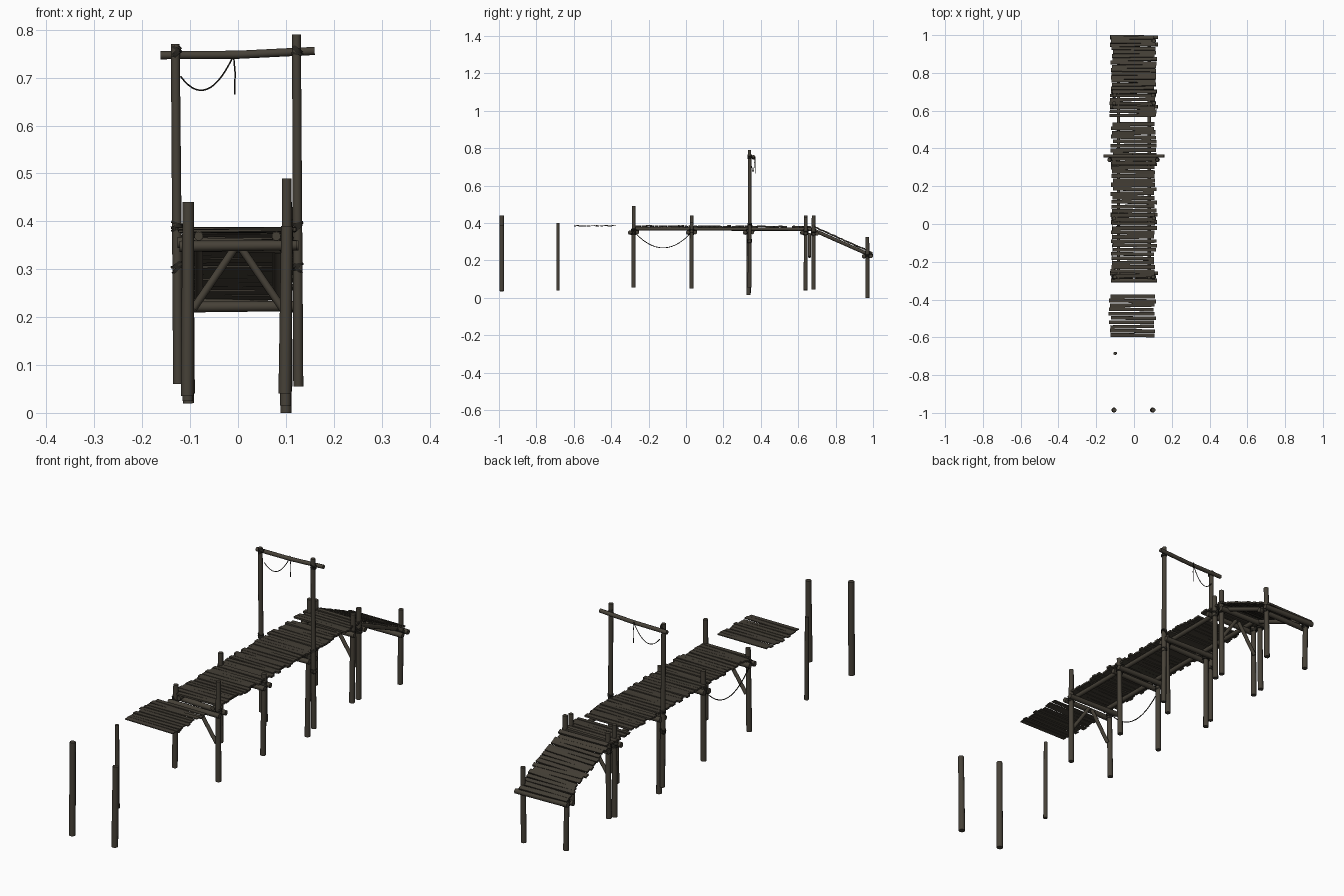
import bpy, bmesh, math, random
from mathutils import Vector, Matrix

random.seed(7)
cube = bpy.data.objects.get("Cube")
if cube:
    bpy.data.objects.remove(cube, do_unlink=True)


def material(name, rgb):
    m = bpy.data.materials.new(name)
    m.use_nodes = True
    m.diffuse_color = (*rgb, 1)
    bsdf = m.node_tree.nodes["Principled BSDF"]
    bsdf.inputs["Base Color"].default_value = (*rgb, 1)
    bsdf.inputs["Roughness"].default_value = 0.9
    return m


WOOD = material("weathered wood", (0.062, 0.053, 0.039))
PLANK = material("dark plank wood", (0.055, 0.047, 0.035))
ROPE = material("dark rope", (0.02, 0.018, 0.014))


def finish(name, bm, mat, smooth=True):
    mesh = bpy.data.meshes.new(name)
    bm.to_mesh(mesh)
    bm.free()
    mesh.materials.append(mat)
    ob = bpy.data.objects.new(name, mesh)
    bpy.context.collection.objects.link(ob)
    if smooth:
        bpy.ops.object.select_all(action='DESELECT')
        ob.select_set(True)
        bpy.context.view_layer.objects.active = ob
        bpy.ops.object.shade_smooth_by_angle(angle=math.radians(42))
    return ob


def add_log(bm, a, b, r1, r2=None, sides=10):
    """Round pole from a to b."""
    a, b = Vector(a), Vector(b)
    d = b - a
    mat = Matrix.Translation((a + b) / 2) @ d.to_track_quat('Z', 'Y').to_matrix().to_4x4()
    bmesh.ops.create_cone(bm, cap_ends=True, segments=sides, radius1=r1,
                          radius2=r2 or r1, depth=d.length, matrix=mat)


def log(name, a, b, r1, r2=None, mat=WOOD):
    bm = bmesh.new()
    add_log(bm, a, b, r1, r2)
    return finish(name, bm, mat)


def post(name, x, y, bottom, top, r=0.0125):
    lean = random.uniform(-0.003, 0.003)
    return log(name, (x + lean, y, bottom), (x - lean, y, top), r, r * 0.88)


def lashing(x, y, z, r=0.0155, turns=4):
    """Rope turns stacked around a post."""
    bm = bmesh.new()
    for i in range(turns):
        zc = z + (i - (turns - 1) / 2) * 0.005
        tilt = random.uniform(-0.003, 0.003)
        add_log(bm, (x - tilt, y, zc - 0.0024), (x + tilt, y, zc + 0.0024), r)
    finish("rope_lashing", bm, ROPE)


def rope(name, pts, r=0.0016):
    bm = bmesh.new()
    for a, b in zip(pts, pts[1:]):
        add_log(bm, a, b, r, sides=6)
    finish(name, bm, ROPE)


def sag(a, b, depth, n=14):
    a, b = Vector(a), Vector(b)
    return [a.lerp(b, i / n) - Vector((0, 0, depth * 4 * (i / n) * (1 - i / n)))
            for i in range(n + 1)]


def planks(name, start, end, count, x0, x1, thick, jitter=0.012):
    """Row of uneven boards laid along a line in the y-z plane."""
    s, e = Vector((0, *start)), Vector((0, *end))
    d = e - s
    slope = math.atan2(d.z, d.y)
    pitch = d.length / count
    bm = bmesh.new()
    for i in range(count):
        a = x0 + random.uniform(-0.4, 1) * jitter
        b = x1 + random.uniform(-1, 0.4) * jitter
        c = s + d * ((i + 0.5) / count)
        c.x = (a + b) / 2
        c.z += random.uniform(-0.0015, 0.0015)
        width = pitch * random.uniform(0.78, 0.96)
        m = (Matrix.Translation(c) @ Matrix.Rotation(slope + random.uniform(-0.06, 0.06), 4, 'X')
             @ Matrix.Rotation(random.uniform(-0.025, 0.025), 4, 'Z')
             @ Matrix.Rotation(random.uniform(-0.008, 0.008), 4, 'Y')
             @ Matrix.Diagonal((b - a, width, thick, 1)))
        bmesh.ops.create_cube(bm, size=1, matrix=m)
    finish(name, bm, PLANK, smooth=False)


# Free-standing posts in front
post("loose_post_right", -0.105, -0.985, 0.035, 0.44, 0.0135)
post("loose_post_left", 0.10, -0.985, 0.04, 0.39, 0.0135)
post("loose_post_middle", -0.10, -0.685, 0.04, 0.40, 0.009)

# Deck support posts: y, then bottom and top for the -x and +x sides
for y, b0, t0, b1, t1 in ((-0.28, 0.06, 0.42, 0.055, 0.49), (0.03, 0.05, 0.44, 0.05, 0.405),
                          (0.335, 0.025, 0.385, 0.015, 0.385), (0.64, 0.04, 0.44, 0.045, 0.43),
                          (0.682, 0.05, 0.42, 0.045, 0.44), (0.97, 0.02, 0.25, 0.0, 0.325)):
    post("support_post_right", -0.105, y, b0, t0, 0.0115)
    post("support_post_left", 0.102, y, b1, t1, 0.0115)

# Cross beams clamped either side of each post pair
for y, z in ((-0.28, 0.352), (0.03, 0.352), (0.335, 0.352), (0.64, 0.352),
             (0.682, 0.345), (0.97, 0.225)):
    sides = (-1,) if y == 0.64 else (1,) if y == 0.682 else (-1, 1)
    for s in sides:
        tip = 0.125 + random.uniform(-0.005, 0.005)
        log("cross_beam", (-tip, y + s * 0.019, z + 0.004 * s), (tip, y + s * 0.019, z - 0.002),
            0.0115, 0.0105)
    for x in (-0.105, 0.102):
        lashing(x, y, z)

# Lengthwise stringers under the deck and ramp
for x in (-0.082, 0.08):
    log("deck_stringer", (x, -0.29, 0.369), (x, 0.69, 0.367), 0.0095)
    log("ramp_stringer", (x, 0.67, 0.367), (x, 0.985, 0.228), 0.0095)

# Diagonal braces
for y in (-0.28, 0.66):
    for s in (-1, 1):
        log("diagonal_brace", (s * 0.093, y, 0.218), (s * 0.008, y, 0.342), 0.008)

# Tall gate with top bar
post("gate_post_right", -0.128, 0.34, 0.06, 0.77, 0.0105)
post("gate_post_left", 0.124, 0.34, 0.055, 0.79, 0.0105)
for a, b in (((-0.162, 0.36, 0.747), (0.0, 0.36, 0.748)), ((0.0, 0.36, 0.748), (0.16, 0.36, 0.756))):
    log("gate_top_bar", a, b, 0.0085)
for x in (-0.128, 0.124):
    for z in (0.39, 0.305, 0.755):
        lashing(x, 0.34, z, 0.0125, 3)

# Deck boards, loose boards and ramp boards
planks("deck_boards", (-0.285, 0.383), (0.54, 0.381), 36, -0.122, 0.117, 0.008)
planks("back_deck_boards", (0.565, 0.381), (0.69, 0.38), 6, -0.125, 0.118, 0.008)
planks("loose_boards", (-0.6, 0.385), (-0.373, 0.385), 10, -0.132, 0.112, 0.004, 0.01)
planks("ramp_boards", (0.69, 0.377), (0.995, 0.241), 16, -0.122, 0.117, 0.008)

# Hanging ropes
rope("side_rope", sag((-0.115, -0.27, 0.345), (-0.115, 0.025, 0.345), 0.078), 0.002)
rope("gate_rope", sag((-0.12, 0.352, 0.703), (-0.01, 0.368, 0.745), 0.048))
rope("gate_rope_tail", [(-0.01, 0.37, 0.755), (-0.006, 0.371, 0.71), (-0.007, 0.37, 0.665)])
